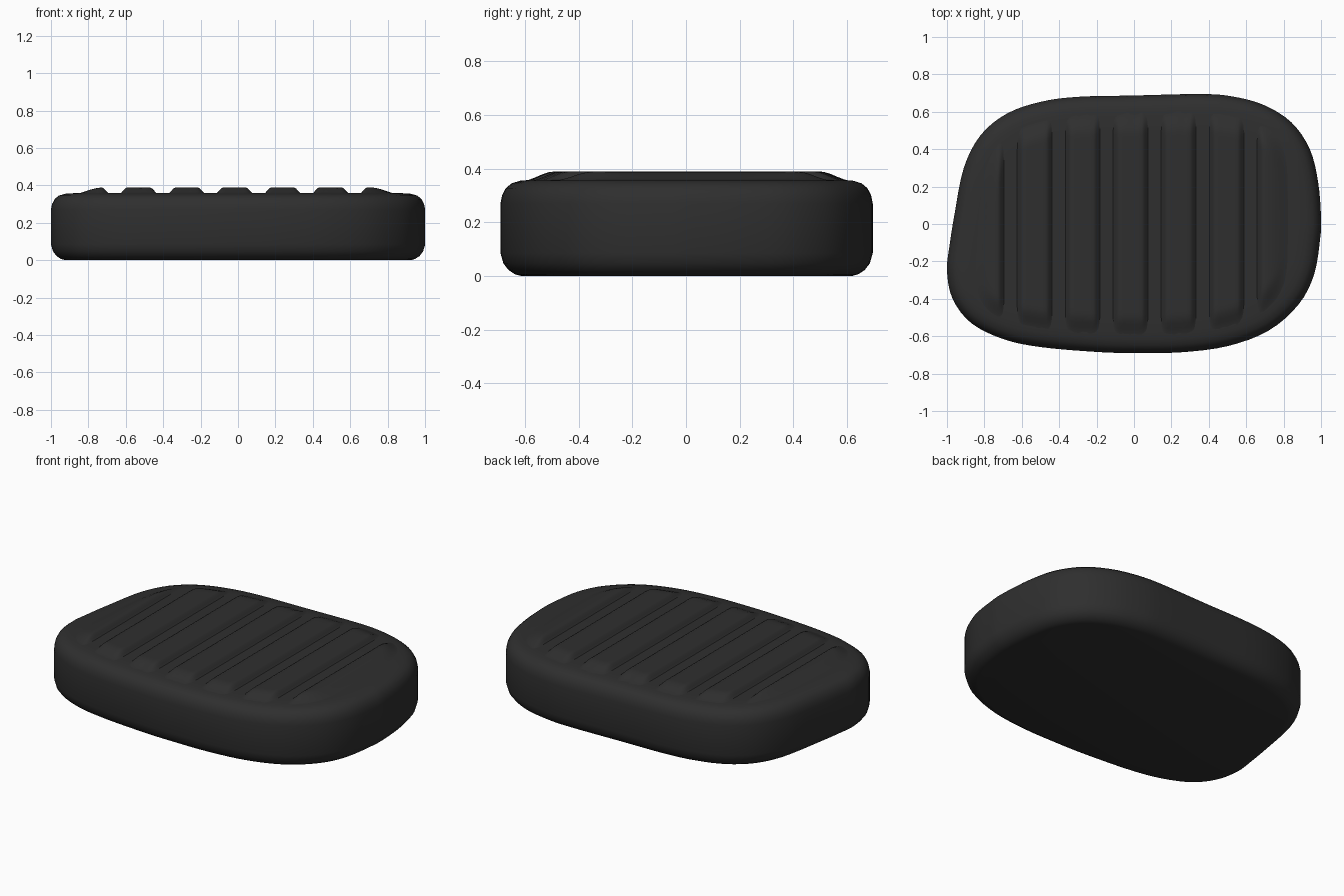
import bpy
import bmesh
from mathutils import Vector

if "Cube" in bpy.data.objects:
    bpy.data.objects.remove(bpy.data.objects["Cube"])

rubber = bpy.data.materials.new("black rubber")
rubber.diffuse_color = (0.028, 0.028, 0.028, 1)
rubber.use_nodes = True
rubber.node_tree.nodes["Principled BSDF"].inputs["Base Color"].default_value = rubber.diffuse_color

# Rounded, slightly skewed outline, counter-clockwise
KEYS = [(0.35, 0.695), (0, 0.687), (-0.3, 0.68), (-0.5, 0.653), (-0.68, 0.59),
        (-0.82, 0.475), (-0.91, 0.3), (-0.96, 0.05), (-0.987, -0.12), (-1, -0.25),
        (-0.97, -0.40), (-0.87, -0.53), (-0.7, -0.615), (-0.5, -0.658), (-0.2, -0.684),
        (0, -0.69), (0.25, -0.686), (0.5, -0.653), (0.72, -0.57), (0.88, -0.43),
        (0.963, -0.27), (0.995, -0.08), (1, 0.03), (0.985, 0.22), (0.94, 0.4),
        (0.84, 0.545), (0.69, 0.638), (0.52, 0.683)]


def closed_spline(keys, steps):
    pts, n = [], len(keys)
    for i in range(n):
        a, b, c, d = (Vector(keys[(i + k) % n]) for k in (-1, 0, 1, 2))
        for s in range(steps):
            t = s / steps
            pts.append(0.5 * (2 * b + (c - a) * t + (2 * a - 5 * b + 4 * c - d) * t * t
                              + (3 * b - a - 3 * c + d) * t ** 3))
    return pts


OUTLINE = closed_spline(KEYS, 4)
N = len(OUTLINE)


def inset(amount):
    ring = []
    for i, p in enumerate(OUTLINE):
        t = (OUTLINE[(i + 1) % N] - OUTLINE[i - 1]).normalized()
        ring.append(p + Vector((-t.y, t.x)) * amount)
    return ring


def finish(bm, name):
    bmesh.ops.recalc_face_normals(bm, faces=bm.faces)
    mesh = bpy.data.meshes.new(name)
    bm.to_mesh(mesh)
    bm.free()
    mesh.materials.append(rubber)
    obj = bpy.data.objects.new(name, mesh)
    bpy.context.collection.objects.link(obj)
    bpy.context.view_layer.objects.active = obj
    obj.select_set(True)
    bpy.ops.object.shade_smooth_by_angle(angle=0.8)
    obj.select_set(False)


# Pad body: inset and height of each ring, from underside to top
PROFILE = [(0.078, 0), (0.055, 0.006), (0.03, 0.022), (0.011, 0.047), (0, 0.085),
           (0, 0.27), (0.006, 0.3), (0.02, 0.327), (0.042, 0.345), (0.075, 0.355),
           (0.12, 0.358), (0.18, 0.36)]
bm = bmesh.new()
rings = [[bm.verts.new((p.x, p.y, z)) for p in inset(d)] for d, z in PROFILE]
for low, high in zip(rings, rings[1:]):
    for i in range(N):
        j = (i + 1) % N
        bm.faces.new((low[i], low[j], high[j], high[i]))
bm.faces.new(rings[0][::-1])
bm.faces.new(rings[-1])
finish(bm, "pad_body")


# Raised tread ribs
def smooth(t):
    t = min(1, max(0, t))
    return t * t * (3 - 2 * t)


BORDER = inset(0.08)


def y_range(x):
    ys = []
    for i in range(N):
        a, b = BORDER[i - 1], BORDER[i]
        if (a.x - x) * (b.x - x) <= 0 and a.x != b.x:
            ys.append(a.y + (b.y - a.y) * (x - a.x) / (b.x - a.x))
    return min(ys), max(ys)


def edge_distance(x, y):
    p = Vector((x, y))
    return min((p - q).length for q in OUTLINE)


def rib(x0, x1, name):
    wall = 0.045
    xs = [x0 + wall * k / 4 for k in range(5)]
    xs += [x0 + wall + (x1 - x0 - 2 * wall) * k / 6 for k in range(1, 6)]
    xs += [x1 - wall * k / 4 for k in range(4, -1, -1)]
    rows = 48
    bm = bmesh.new()
    grid = []
    for x in xs:
        lo, hi = y_range(x)
        column = []
        for r in range(rows + 1):
            y = lo + (hi - lo) * r / rows
            side = smooth(min(x - x0, x1 - x) / wall)
            fade = smooth((edge_distance(x, y) - 0.08) / 0.12)
            end = smooth((0.9 + x) / 0.18) * smooth((0.87 - x) / 0.16)
            column.append(bm.verts.new((x, y, 0.353 + 0.036 * side * fade * end)))
        grid.append(column)
    for a, b in zip(grid, grid[1:]):
        for r in range(rows):
            bm.faces.new((a[r], b[r], b[r + 1], a[r + 1]))
    finish(bm, name)


GROOVES = [-0.66, -0.402, -0.147, 0.11, 0.367, 0.623]
starts = [-0.9] + [g + 0.023 for g in GROOVES]
ends = [g - 0.023 for g in GROOVES] + [0.87]
for k, (a, b) in enumerate(zip(starts, ends)):
    rib(a, b, f"tread_rib_{k + 1}")
